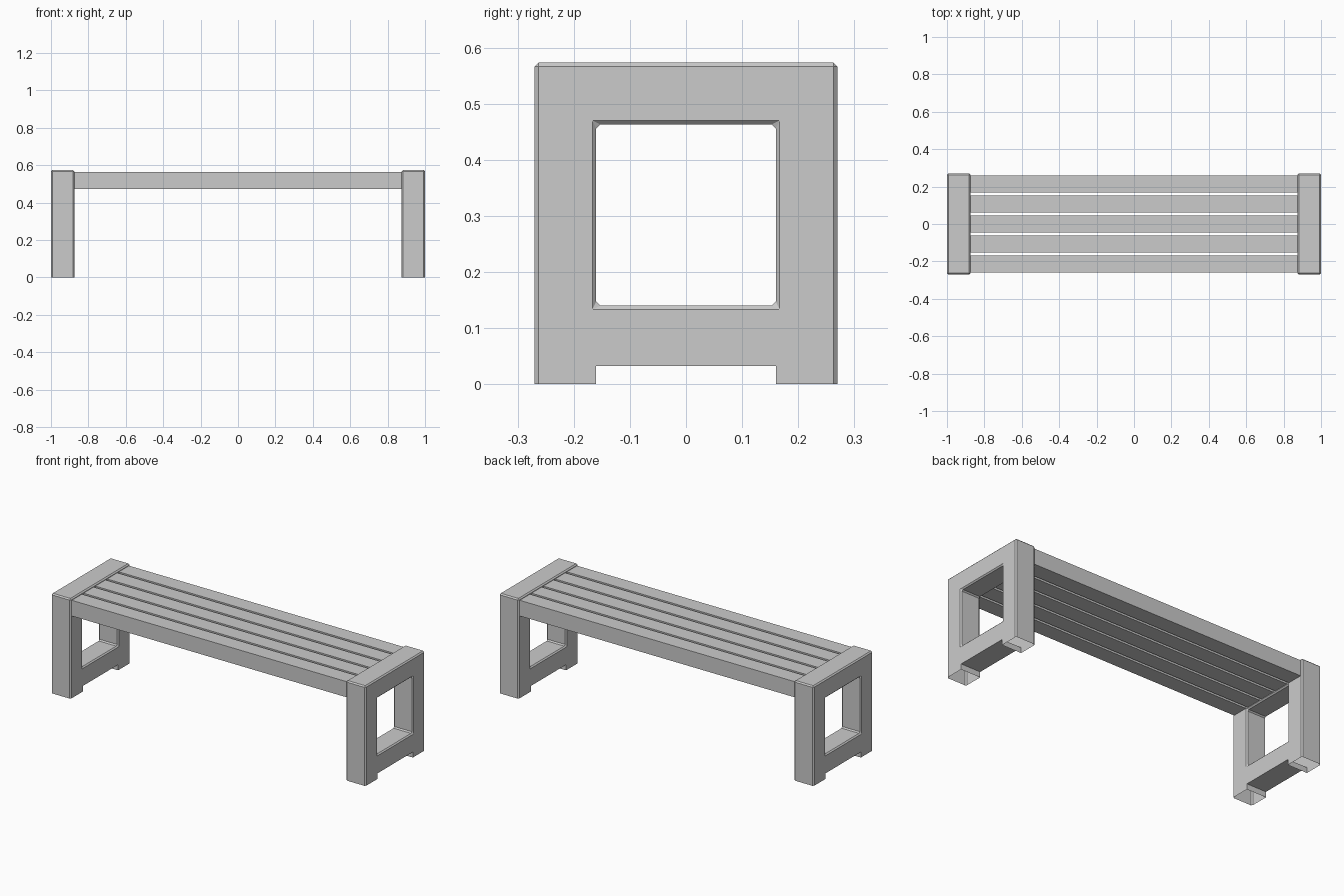
import bpy, bmesh

if "Cube" in bpy.data.objects:
    bpy.data.objects.remove(bpy.data.objects["Cube"])


def finish(bm, name):
    bmesh.ops.recalc_face_normals(bm, faces=bm.faces)
    mesh = bpy.data.meshes.new(name)
    bm.to_mesh(mesh)
    bm.free()
    obj = bpy.data.objects.new(name, mesh)
    bpy.context.collection.objects.link(obj)
    return obj


def end_frame(name, x0, x1):
    # side profile: grid of cells with the window and the foot notch left out
    ys = [-0.27, -0.16, 0.16, 0.27]
    zs = [0, 0.032, 0.14, 0.463, 0.573]
    bm = bmesh.new()
    grid = [[bm.verts.new((x0, y, z)) for z in zs] for y in ys]
    for i in range(3):
        for j in range(4):
            if (i, j) not in ((1, 0), (1, 2)):
                bm.faces.new((grid[i][j], grid[i + 1][j], grid[i + 1][j + 1], grid[i][j + 1]))
    bmesh.ops.delete(bm, geom=[v for v in bm.verts if not v.link_faces], context='VERTS')
    ret = bmesh.ops.extrude_face_region(bm, geom=bm.faces[:], use_keep_orig=True)
    bmesh.ops.translate(bm, vec=(x1 - x0, 0, 0),
                        verts=[g for g in ret['geom'] if isinstance(g, bmesh.types.BMVert)])
    bmesh.ops.recalc_face_normals(bm, faces=bm.faces)

    # chamfer the outer edges and the window, keep the foot notch sharp
    def chamfered(e):
        if len(e.link_faces) != 2 or e.calc_face_angle() < 0.5:
            return False
        a, b = (v.co for v in e.verts)
        outer = abs(a.y) > 0.26 and abs(b.y) > 0.26 and max(a.z, b.z) > 0.01
        return outer or min(a.z, b.z) > 0.1

    bmesh.ops.bevel(bm, geom=[e for e in bm.edges if chamfered(e)], offset=0.007,
                    segments=1, affect='EDGES', clamp_overlap=True)
    # feet are open underneath
    soles = [f for f in bm.faces if f.calc_center_median().z < 0.001]
    bmesh.ops.delete(bm, geom=soles, context='FACES')
    return finish(bm, name)


def slat(name, y):
    bm = bmesh.new()
    bmesh.ops.create_cube(bm, size=1)
    bmesh.ops.scale(bm, vec=(1.752, 0.0925, 0.09), verts=bm.verts)
    bmesh.ops.translate(bm, vec=(0, y, 0.518), verts=bm.verts)
    return finish(bm, name)


# two leg frames
end_frame("left_leg_frame", -1.0, -0.875)
end_frame("right_leg_frame", 0.875, 1.0)

# five seat slats
for i in range(5):
    slat(f"seat_slat_{i + 1}", (i - 2) * 0.107)
